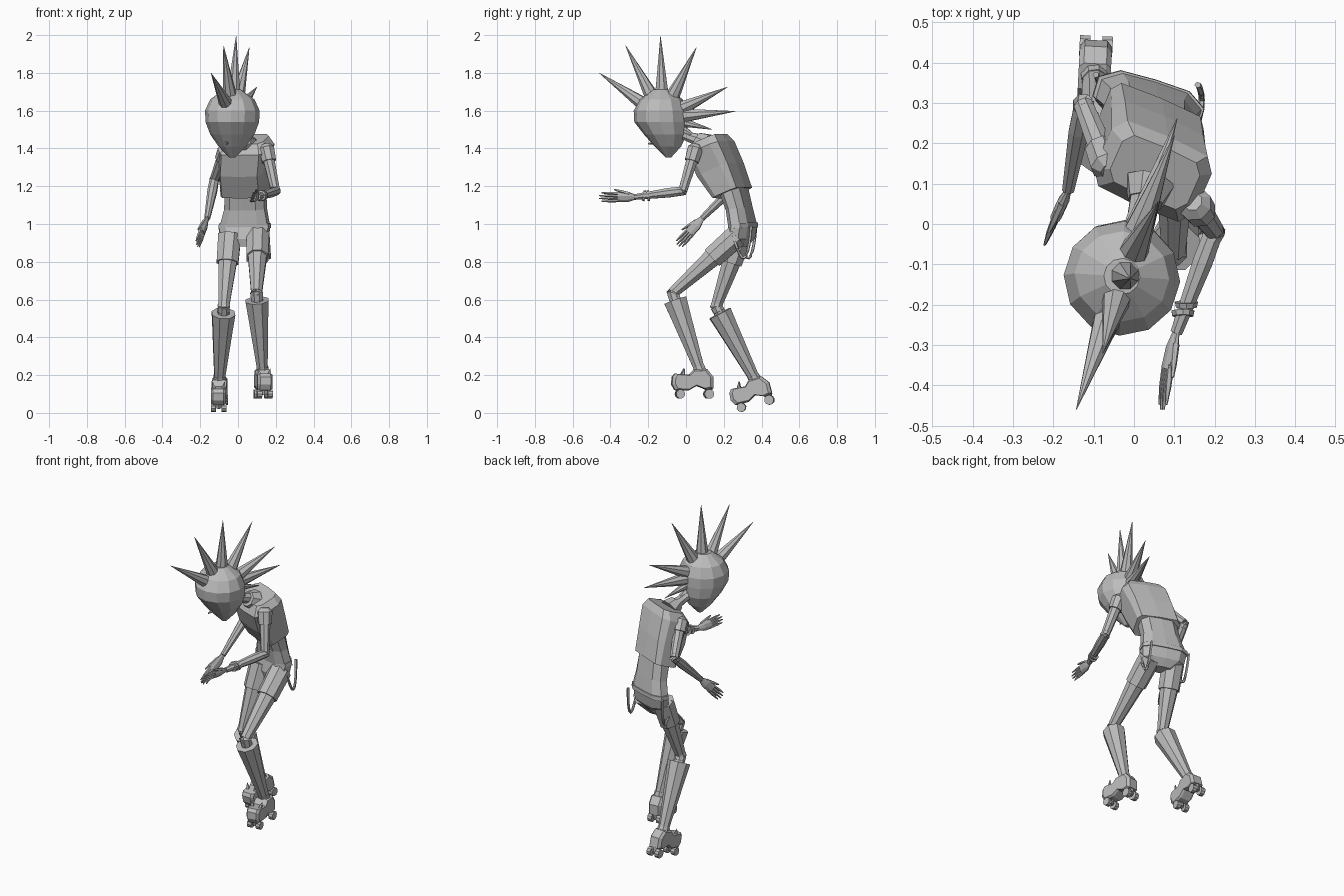
import bpy, bmesh, math
from mathutils import Vector, Matrix

cube = bpy.data.objects.get("Cube")
if cube:
    bpy.data.objects.remove(cube, do_unlink=True)

grey = bpy.data.materials.new("plain grey")
grey.use_nodes = True
grey.diffuse_color = (0.5, 0.5, 0.5, 1)
grey.node_tree.nodes["Principled BSDF"].inputs["Base Color"].default_value = (0.5, 0.5, 0.5, 1)


def finish(name, bm):
    bmesh.ops.recalc_face_normals(bm, faces=bm.faces)
    mesh = bpy.data.meshes.new(name)
    bm.to_mesh(mesh)
    bm.free()
    mesh.materials.append(grey)
    obj = bpy.data.objects.new(name, mesh)
    bpy.context.collection.objects.link(obj)
    return obj


def loft(name, rings):
    """Skin a list of closed point rings and cap both ends."""
    bm = bmesh.new()
    loops = [[bm.verts.new(p) for p in ring] for ring in rings]
    n = len(loops[0])
    for a, b in zip(loops, loops[1:]):
        for i in range(n):
            j = (i + 1) % n
            bm.faces.new((a[i], a[j], b[j], b[i]))
    bm.faces.new(loops[0])
    bm.faces.new(loops[-1])
    return finish(name, bm)


def circle(c, u, v, sides):
    angles = [math.tau * (i + 0.5) / sides for i in range(sides)]
    return [c + u * math.cos(a) + v * math.sin(a) for a in angles]


def tube(name, points, radii, sides=8, flat=1.0, wide=(0, 0, 1)):
    """Tapered limb along a path; flat thins it across the wide direction."""
    pts = [Vector(p) for p in points]
    rings = []
    for i, p in enumerate(pts):
        t = (pts[min(i + 1, len(pts) - 1)] - pts[max(i - 1, 0)]).normalized()
        w = Vector(wide)
        if abs(w.normalized().dot(t)) > 0.9:
            w = Vector((1, 0, 0))
        u = (w - t * w.dot(t)).normalized()
        v = t.cross(u)
        rings.append(circle(p, u * radii[i], v * radii[i] * flat, sides))
    return loft(name, rings)


def body_ring(c, hw, hd, yaw, tilt, box=.65):
    """Chamfered rectangular section, turned about z and leaning forward."""
    rot = Matrix.Rotation(math.radians(yaw), 3, 'Z') @ Matrix.Rotation(math.radians(tilt), 3, 'X')
    side = box - .2
    corner = [(1, side), (box, 1), (0, 1.06), (-box, 1), (-1, side),
              (-1, -side), (-box, -1), (0, -1.06), (box, -1), (1, -side)]
    return [Vector(c) + rot @ Vector((x * hw, y * hd, 0)) for x, y in corner]


# Torso, waist, belt and hips
loft("shirt", [body_ring((.04, .245, 1.165), .125, .074, -23, 22, .85),
               body_ring((.039, .182, 1.287), .128, .095, -24, 22, .83),
               body_ring((.047, .131, 1.402), .136, .096, -24, 22, .8),
               body_ring((.052, .128, 1.45), .105, .068, -24, 22, .8)])
loft("waist", [body_ring((.036, .3, .99), .132, .054, -17, 5),
               body_ring((.04, .282, 1.08), .112, .052, -18, 8),
               body_ring((.04, .25, 1.19), .108, .058, -20, 20)])
loft("belt", [body_ring((.036, .302, .978), .138, .056, -17, 4),
              body_ring((.036, .302, 1.003), .136, .055, -17, 4)])
loft("hips", [body_ring((.035, .275, .88), .06, .035, -17, 0),
              body_ring((.035, .287, .92), .125, .056, -17, 0),
              body_ring((.036, .3, .985), .134, .054, -17, 3)])

# Neck and collar
tube("neck", [(.035, .11, 1.43), (.01, .02, 1.46), (-.02, -.07, 1.5)], [.04, .028, .028])
tube("collar", [(.04, .1, 1.42), (.028, .055, 1.445)], [.065, .045])

# Head, an egg narrowing to the chin
yaw = Matrix.Rotation(math.radians(-18), 3, 'Z')
profile = [(-.093, 1.352, .016, .014), (-.096, 1.41, .073, .07), (-.11, 1.475, .118, .113),
           (-.132, 1.54, .142, .142), (-.135, 1.6, .145, .142), (-.13, 1.66, .118, .112),
           (-.13, 1.712, .045, .045)]
loft("head", [circle(Vector((-.03, y, z)), yaw @ Vector((hw, 0, 0)), yaw @ Vector((0, hd, 0)), 12)
              for y, z, hw, hd in profile])
tube("nose", [(-.055, -.15, 1.435), (-.065, -.2, 1.425)], [.016, .004], 5)

# Crest of spikes, from brow to nape
centre = Vector((-.028, -.125, 1.565))
tips = [(-.143, -.46, 1.80), (-.077, -.32, 1.945), (-.01, -.135, 1.995), (.06, .055, 1.935),
        (.1, .22, 1.725), (.107, .262, 1.597), (.05, .14, 1.5), (.04, .09, 1.435)]
for i, tip in enumerate(tips):
    way = (Vector(tip) - centre).normalized()
    size = .041 if i < 6 else .028
    tube("hair_spike_%d" % (i + 1), [centre + way * .1, tip], [size, .001])


# Arms and hands
def hand(side, wrist, palm, tip, spread, thumb):
    wrist, palm, tip, spread = map(Vector, (wrist, palm, tip, spread))
    tube(side + "_palm", [wrist, wrist.lerp(palm, .45), palm], [.014, .029, .028], 8, .5, spread)
    for k in (-1.5, -.5, .5, 1.5):
        root = palm + spread * k * .013 - (tip - palm) * .1
        end = palm.lerp(tip, 1 - .06 * k * k) + spread * k * .016
        tube(side + "_finger", [root, root.lerp(end, .55), end], [.009, .008, .003], 5)
    root = wrist.lerp(palm, .35) + spread * thumb * .018
    end = palm.lerp(tip, .2) + spread * thumb * .043
    tube(side + "_thumb", [root, root.lerp(end, .6), end], [.01, .008, .004], 5)


def arm(side, shoulder, elbow, wrist):
    s, e, w = map(Vector, (shoulder, elbow, wrist))
    tube(side + "_upper_arm", [s, s.lerp(e, .5), e], [.034, .03, .025])
    tube(side + "_sleeve", [s + (s - e) * .09, s, s.lerp(e, .3)], [.024, .044, .04])
    tube(side + "_elbow", [e + (s - e) * .08, e, e + (w - e) * .08], [.026, .029, .026])
    tube(side + "_forearm", [e, e.lerp(w, .3), w], [.025, .027, .016])


arm("left", (.15, .05, 1.4), (.199, -.017, 1.175), (.105, -.27, 1.143))
hand("left", (.105, -.265, 1.143), (.083, -.36, 1.143), (.07, -.462, 1.143), (.35, 0, .94), 1)
arm("right", (-.065, .145, 1.39), (-.125, .295, 1.235), (-.163, .085, 1.03))
hand("right", (-.163, .085, 1.03), (-.192, .02, .955), (-.217, -.045, .885), (.35, .66, -.66), -1)

# Wrist bands
for k, (y, turn) in enumerate([(-.2, 8), (-.222, -8)]):
    bm = bmesh.new()
    rot = Matrix.Rotation(math.radians(90 + turn), 4, 'X')
    move = Matrix.Translation((.13 + (y + .2) * .4, y, 1.15))
    bmesh.ops.create_cone(bm, segments=10, radius1=.03, radius2=.027, depth=.013,
                          cap_ends=True, matrix=move @ rot)
    finish("wrist_band_%d" % (k + 1), bm)


# Legs and tall boots
def leg(side, hip, knee, ankle):
    h, k, a = map(Vector, (hip, knee, ankle))
    tube(side + "_thigh", [h, h.lerp(k, .38), k], [.06, .052, .031])
    tube(side + "_shorts_leg", [h + (h - k) * .04, h.lerp(k, .36)], [.066, .062])
    tube(side + "_knee", [k + (h - k) * .06, k, k.lerp(a, .07)], [.031, .036, .034])
    tube(side + "_shin", [k, k.lerp(a, .3)], [.033, .032])
    tube(side + "_boot", [k.lerp(a, .095), k.lerp(a, .3), a], [.066, .057, .029])
    tube(side + "_ankle_cuff", [a + (k - a) * .06, a + (a - k) * .03], [.034, .036])


# Roller skates, drawn in profile as (forward, up) from the ankle
def skate(side, ankle, turn, pitch):
    place = (Matrix.Translation(ankle) @ Matrix.Rotation(math.radians(turn), 4, 'Z')
             @ Matrix.Rotation(math.radians(pitch), 4, 'X'))
    outline = [(.135, -.012), (.06, -.018), (.032, .01), (-.035, .012), (-.068, -.03), (-.068, -.09),
               (-.03, -.097), (.02, -.077), (.065, -.102), (.135, -.1), (.152, -.07), (.15, -.03)]
    rings = []
    for x, s in ((-.04, .85), (-.028, 1), (.028, 1), (.04, .85)):
        rings.append([place @ Vector((x, -(.04 + (f - .04) * s), -.045 + (h + .045) * s))
                      for f, h in outline])
    loft(side + "_skate_shoe", rings)
    for f, r in ((.108, .024), (-.045, .026)):
        for x in (-.028, .028):
            bm = bmesh.new()
            bmesh.ops.create_cone(bm, segments=10, radius1=r, radius2=r, depth=.026, cap_ends=True,
                                  matrix=place @ Matrix.Translation((x, -f, -.12))
                                  @ Matrix.Rotation(math.pi / 2, 4, 'Y'))
            finish(side + "_wheel", bm)
        tube(side + "_axle_mount", [place @ Vector((0, -f, -.085)), place @ Vector((0, -f, -.125))],
             [.022, .014], 6)
    for x in (-.025, .025):
        tube(side + "_shoe_ear", [place @ Vector((x, -.095, -.02)), place @ Vector((x * 1.3, -.085, .014))],
             [.012, .002], 5)


left_ankle, right_ankle = (.13, .075, .22), (-.098, .367, .173)
leg("left", (.105, .255, .925), (.098, -.07, .635), left_ankle)
leg("right", (-.045, .285, .925), (-.075, .16, .565), right_ankle)
skate("left", left_ankle, 6, 0)
skate("right", right_ankle, -3, 15)

# Looped straps hanging from the belt
for side, x, y in (("left", .158, .345), ("right", -.095, .37)):
    arc = []
    for i in range(11):
        t = i / 10
        arc.append((x + .01 * math.sin(math.pi * t), y - .1 * t ** 1.4,
                    .99 - .04 * t - .15 * math.sin(math.pi * t)))
    tube(side + "_hanging_strap", arc, [.008] * 11, 5)
